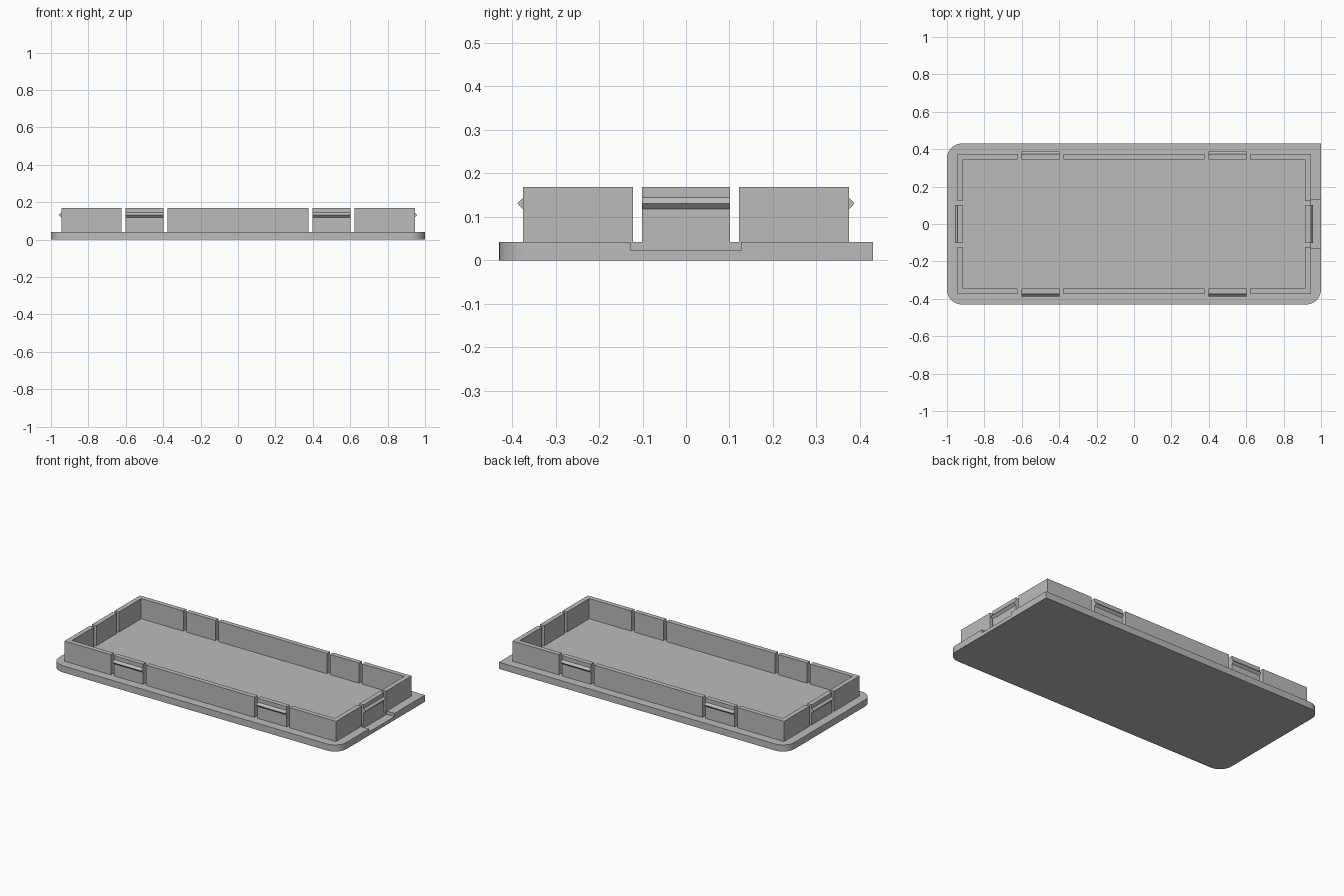
import bpy, bmesh, math
from mathutils import Matrix, Vector

if "Cube" in bpy.data.objects:
    bpy.data.objects.remove(bpy.data.objects["Cube"])

HX, HY = 1.0, 0.43          # base half size
WX, WY, T = 0.945, 0.375, 0.03   # wall outer half size, thickness
Z0, Z1 = 0.042, 0.169       # wall bottom and top
CLIP, GAP = 0.101, 0.1225   # half width of clip, and of its opening
CX = 0.5                    # clip positions along the long sides

grey = bpy.data.materials.new("plastic grey")
grey.diffuse_color = (0.5, 0.5, 0.5, 1)
grey.use_nodes = True
grey.node_tree.nodes["Principled BSDF"].inputs["Base Color"].default_value = grey.diffuse_color


def prism(name, pts, lo, hi, matrix=Matrix()):
    """Extrude a 2D outline from lo to hi along z, then place it."""
    bm = bmesh.new()
    face = bm.faces.new([bm.verts.new((x, y, lo)) for x, y in pts])
    ext = bmesh.ops.extrude_face_region(bm, geom=[face])
    verts = [v for v in ext["geom"] if isinstance(v, bmesh.types.BMVert)]
    bmesh.ops.translate(bm, verts=verts, vec=(0, 0, hi - lo))
    bm.transform(matrix)
    bmesh.ops.recalc_face_normals(bm, faces=bm.faces)
    mesh = bpy.data.meshes.new(name)
    bm.to_mesh(mesh)
    bm.free()
    mesh.materials.append(grey)
    obj = bpy.data.objects.new(name, mesh)
    bpy.context.collection.objects.link(obj)
    return obj


def rect(x0, x1, y0, y1):
    return [(x0, y0), (x1, y0), (x1, y1), (x0, y1)]


# Base plate: three rounded corners, one square corner
R = 0.08
outline = [(HX, HY)]
for sx, sy, start in ((-1, 1, 90), (-1, -1, 180), (1, -1, 270)):
    for i in range(13):
        a = math.radians(start + 90 * i / 12)
        outline.append((sx * (HX - R) + R * math.cos(a),
                        sy * (HY - R) + R * math.sin(a)))
base = prism("base_plate", outline, 0, Z0)

# Shallow pry notch in the rim at the right end
cutter = prism("notch_cutter", rect(WX, 1.1, -0.127, 0.127), 0.022, 0.1)
cutter.hide_render = True
cutter.hide_viewport = True
cut = base.modifiers.new("notch", "BOOLEAN")
cut.operation = "DIFFERENCE"
cut.solver = "EXACT"
cut.object = cutter
bpy.context.view_layer.objects.active = base
base.select_set(True)
bpy.ops.object.shade_smooth_by_angle(angle=math.radians(30))

# L-shaped corner walls
ex, ey = CX + GAP, GAP
corner = [(ex, WY), (WX, WY), (WX, ey), (WX - T, ey), (WX - T, WY - T), (ex, WY - T)]
for sx in (-1, 1):
    for sy in (-1, 1):
        prism("corner_wall", [(sx * x, sy * y) for x, y in corner], Z0, Z1)

# Straight middle walls on the long sides
for s in (-1, 1):
    y0, y1 = sorted((s * WY, s * (WY - T)))
    prism("middle_wall", rect(-CX + GAP, CX - GAP, y0, y1), Z0, Z1)

# Snap clips: a wall section with a pointed ridge on its outer side
clip = [(-T, Z0), (0, Z0), (0, 0.1175), (0.013, 0.131), (0, 0.1445), (0, Z1), (-T, Z1)]


def snap_clip(pos, angle):
    # profile x points outward, profile y points up, extrusion runs along the wall
    axes = Matrix(((1, 0, 0, 0), (0, 0, -1, 0), (0, 1, 0, 0), (0, 0, 0, 1)))
    place = Matrix.Translation(Vector(pos)) @ Matrix.Rotation(math.radians(angle), 4, "Z")
    prism("snap_clip", clip, -CLIP, CLIP, place @ axes)


for x in (-CX, CX):
    snap_clip((x, WY, 0), 90)
    snap_clip((x, -WY, 0), -90)
snap_clip((WX, 0, 0), 0)
snap_clip((-WX, 0, 0), 180)
